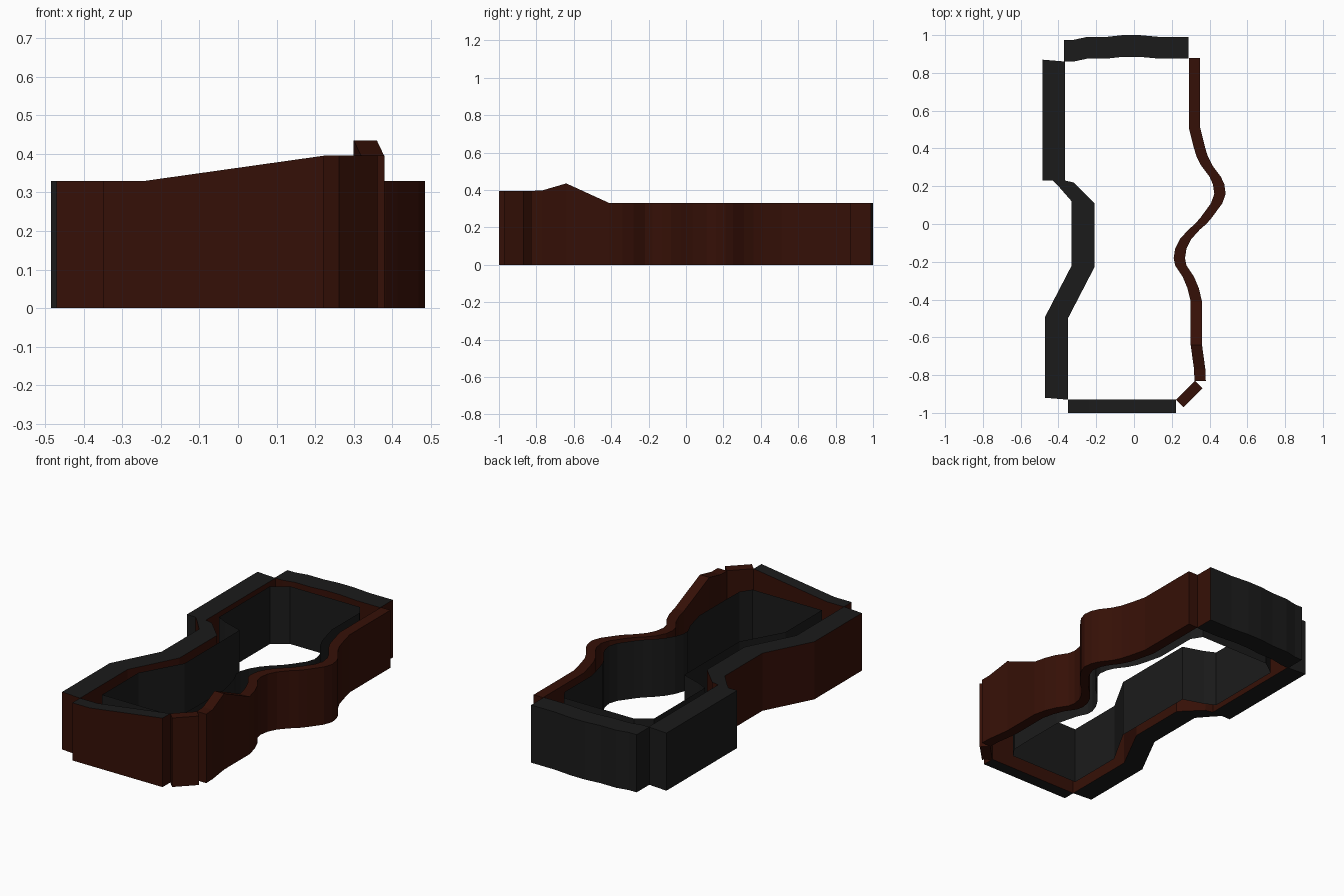
import bpy, bmesh

if "Cube" in bpy.data.objects:
    bpy.data.objects.remove(bpy.data.objects["Cube"])


def material(name, rgb):
    m = bpy.data.materials.new(name)
    m.diffuse_color = (*rgb, 1)
    m.use_nodes = True
    m.node_tree.nodes["Principled BSDF"].inputs["Base Color"].default_value = m.diffuse_color
    return m


BROWN = material("brown", (0.036, 0.005, 0.002))
GREY = material("dark_grey", (0.011, 0.011, 0.011))
H = 0.33                      # usual wall height


def finish(name, bm):
    bmesh.ops.recalc_face_normals(bm, faces=bm.faces)
    me = bpy.data.meshes.new(name)
    bm.to_mesh(me)
    bm.free()
    me.materials.append(BROWN)
    me.materials.append(GREY)
    bpy.context.collection.objects.link(bpy.data.objects.new(name, me))


def wall(name, outer, offset, tops=None, outside=0, rim=1, caps=(0, 0)):
    """Sweep a wall along its outer line; offset leads to the inner line."""
    tops = tops or [H] * len(outer)
    offsets = offset if isinstance(offset, list) else [offset] * len(outer)
    bm = bmesh.new()
    rings = []
    for (x, y), (dx, dy), h in zip(outer, offsets, tops):
        section = [(x, y, 0), (x, y, h), (x + dx, y + dy, h),
                   (x + dx, y + dy, 0)]
        rings.append([bm.verts.new(p) for p in section])
    mats = [outside, rim, 0, rim]          # outside, top, inside, underside
    for a, b in zip(rings, rings[1:]):
        for j in range(4):
            k = (j + 1) % 4
            bm.faces.new((a[j], a[k], b[k], b[j])).material_index = mats[j]
    for ring, mat in zip((rings[0], rings[-1]), caps):
        bm.faces.new(ring).material_index = mat
    finish(name, bm)


# Left side: straight rear part, then the waisted front part
wall("left_rear_wall", [(-.485, .87), (-.485, .23)],
     [(.12, -.01), (.12, 0)], outside=1, caps=(1, 1))
wall("left_front_wall",
     [(-.43, .23), (-.40, .20), (-.33, .12), (-.33, -.22),
      (-.47, -.49), (-.47, -.92)],
     [(.065, 0), (.08, .02)] + [(.12, -.01)] * 4)

# Rear wall, gently bowed
wall("rear_wall",
     [(-.37, .975), (-.32, .975), (-.25, .99), (-.15, .99), (-.06, 1.0),
      (.03, 1.0), (.14, .99), (.288, .99)], (0, -.115), outside=1,
     caps=(1, 0))

# Front wall rising towards the right
wall("front_wall", [(-.35, -1), (-.24, -1), (.222, -1)], (0, .07),
     [H, H, .395])

# Angled corner piece
wall("front_right_corner", [(.262, -.97), (.362, -.87)], (-.04, .04),
     [.395, .395], rim=0)

# Winding right wall with its raised crest near the front
right = [(.35, .88), (.35, .51), (.375, .41), (.39, .36), (.415, .31),
         (.46, .25), (.478, .21), (.485, .16), (.468, .11), (.413, .035),
         (.383, 0), (.348, -.03), (.303, -.08), (.278, -.13), (.27, -.18),
         (.278, -.22), (.318, -.28), (.343, -.34), (.36, -.41), (.36, -.64),
         (.378, -.77), (.38, -.83)]
wall("right_wall", right, (-.06, 0), [H] * 19 + [.435, .397, .395], rim=0)

# Thin upright liner standing just inside all the walls
line = [(x - .112 - min(.045, max(0, -.2 * (y + .1))), y)
        for x, y in right[1:-2]]
line += [(.20, -.77), (.16, -.83), (-.28, -.83),
         (-.28, -.50), (-.15, -.27), (-.15, .23), (-.27, .27), (-.33, .30),
         (-.33, .76), (-.245, .82), (.20, .82), (.238, .76)]
bm = bmesh.new()
posts = [(bm.verts.new((x, y, 0)), bm.verts.new((x, y, H))) for x, y in line]
for a, b in zip(posts, posts[1:] + posts[:1]):
    bm.faces.new((a[0], b[0], b[1], a[1])).material_index = 1
finish("inner_liner", bm)
